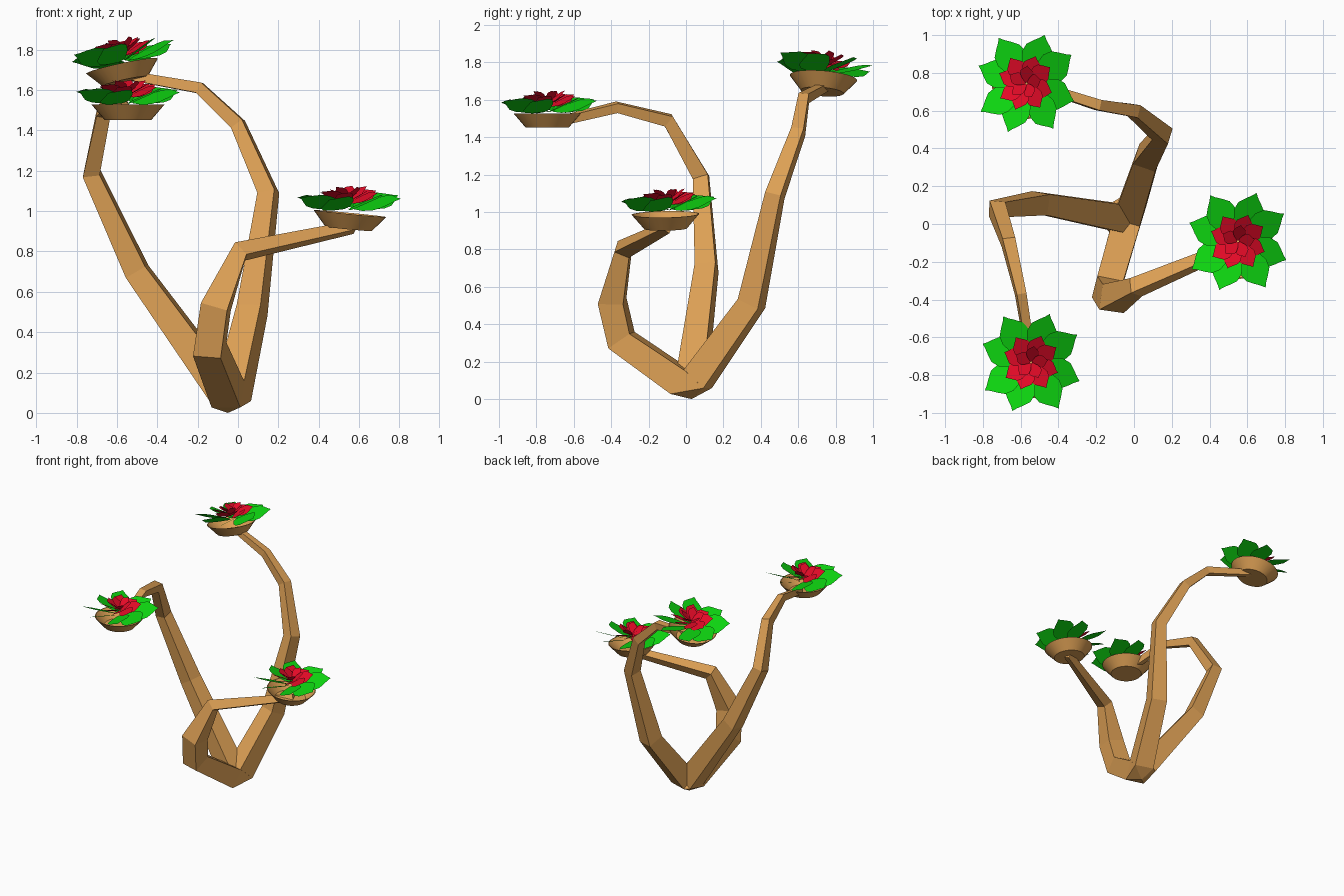
import bpy, bmesh, math
from mathutils import Vector, Matrix

if "Cube" in bpy.data.objects:
    bpy.data.objects.remove(bpy.data.objects["Cube"])


def material(name, rgb):
    m = bpy.data.materials.new(name)
    m.diffuse_color = (*rgb, 1)
    m.use_nodes = True
    m.node_tree.nodes["Principled BSDF"].inputs["Base Color"].default_value = m.diffuse_color
    return m


WOOD = material("warm wood", (0.72, 0.35, 0.09))
GREEN = material("leaf green", (0.004, 0.65, 0.005))
RED = material("petal red", (0.76, 0.003, 0.02))


def finish(bm, name, mat, matrix=Matrix.Identity(4), normals=True):
    if normals:
        bmesh.ops.recalc_face_normals(bm, faces=bm.faces)
    me = bpy.data.meshes.new(name)
    bm.to_mesh(me)
    bm.free()
    me.materials.append(mat)
    ob = bpy.data.objects.new(name, me)
    ob.matrix_world = matrix
    bpy.context.collection.objects.link(ob)
    return ob


def branch(name, root, nodes):
    """Square tapered tube along nodes (x, y, z, half width); returns its first ring."""
    pts = [Vector(n[:3]) for n in nodes]
    d0 = (pts[0] - root).normalized()
    pts.insert(0, root + d0 * 0.06)
    radii = [0.074] + [n[3] for n in nodes]
    dirs = [(b - a).normalized() for a, b in zip(pts, pts[1:])]
    u = d0.cross(Vector((0, 0, 1))).normalized()
    v = d0.cross(u)
    prev = d0
    bm = bmesh.new()
    rings = []
    for i, (p, r) in enumerate(zip(pts, radii)):
        a, b = dirs[max(i - 1, 0)], dirs[min(i, len(dirs) - 1)]
        d = (a + b).normalized()
        q = prev.rotation_difference(d)
        u, v, prev = q @ u, q @ v, d
        rings.append([bm.verts.new(p + (u * s + v * t) * r)
                      for s, t in ((1, 1), (-1, 1), (-1, -1), (1, -1))])
    for A, B in zip(rings, rings[1:]):
        for k in range(4):
            bm.faces.new((A[k], A[(k + 1) % 4], B[(k + 1) % 4], B[k]))
    bm.faces.new(rings[-1])
    start = [w.co.copy() for w in rings[0]]
    finish(bm, name, WOOD)
    return start


# Three branches growing from one knot
ROOT = Vector((-0.035, 0.025, 0.055))
BRANCHES = {
    "right_branch": [(-0.14, -0.345, 0.315, 0.07), (-0.11, -0.395, 0.525, 0.068),
                     (0.01, -0.335, 0.80, 0.042), (0.57, -0.10, 0.92, 0.025)],
    "back_branch": [(0.07, 0.35, 0.51, 0.062), (0.15, 0.475, 1.09, 0.044),
                    (0.0, 0.60, 1.43, 0.034), (-0.19, 0.63, 1.61, 0.028),
                    (-0.53, 0.74, 1.67, 0.022)],
    "left_branch": [(-0.50, 0.11, 0.70, 0.056), (-0.725, 0.08, 1.185, 0.042),
                    (-0.665, -0.095, 1.49, 0.034), (-0.60, -0.37, 1.56, 0.026),
                    (-0.55, -0.68, 1.485, 0.022)],
}
hull_points = [Vector((-0.05, 0.03, 0.0))]
for name, nodes in BRANCHES.items():
    hull_points += branch(name, ROOT, nodes)

# Knot: hull around the three branch starts
bm = bmesh.new()
for p in hull_points:
    p.z = max(p.z, 0.0)
    bm.verts.new(p)
res = bmesh.ops.convex_hull(bm, input=bm.verts)
bmesh.ops.delete(bm, geom=[g for g in res["geom_interior"] if isinstance(g, bmesh.types.BMVert)],
                 context='VERTS')
finish(bm, "base_knot", WOOD)


def dish(name, matrix):
    """Shallow bowl, origin at the rim centre."""
    profile = [(0.115, -0.077), (0.181, 0.0), (0.175, 0.0), (0.112, -0.07)]
    n = 32
    bm = bmesh.new()
    rings = [[bm.verts.new((r * math.cos(math.tau * k / n), r * math.sin(math.tau * k / n), z))
              for k in range(n)] for r, z in profile]
    for A, B in zip(rings, rings[1:]):
        for k in range(n):
            bm.faces.new((A[k], A[(k + 1) % n], B[(k + 1) % n], B[k]))
    bm.faces.new(rings[0])
    bm.faces.new(rings[-1])
    ob = finish(bm, name, WOOD, matrix)
    bpy.context.view_layer.objects.active = ob
    ob.select_set(True)
    bpy.ops.object.shade_smooth_by_angle(angle=math.radians(30))
    ob.select_set(False)


LEAF = [(0.0, 0.1), (0.25, 0.37), (0.5, 0.5), (0.68, 0.45), (0.81, 0.27), (0.91, 0.11)]


def leaf_ring(bm, count, turn, r0, r1, width, z0, z1, twist):
    """Ring of flat pointed leaves rising from r0, z0 to r1, z1, twisted like a pinwheel."""
    for k in range(count):
        rot = Matrix.Rotation(math.radians(turn) + math.tau * k / count, 3, 'Z')
        outline = [(t, -w) for t, w in LEAF] + [(1, 0)] + [(t, w) for t, w in reversed(LEAF)]
        bm.faces.new([bm.verts.new(rot @ Vector((r0 + (r1 - r0) * t, w * width,
                                                 z0 + (z1 - z0) * t + w * width * twist)))
                      for t, w in outline])


def flower(name, matrix):
    bm = bmesh.new()
    leaf_ring(bm, 4, 69, 0.03, 0.275, 0.16, 0.012, 0.06, 0.42)
    leaf_ring(bm, 4, 31, 0.03, 0.285, 0.16, 0.015, 0.068, 0.42)
    finish(bm, name + "_leaves", GREEN, matrix, False)
    bm = bmesh.new()
    leaf_ring(bm, 4, 69, 0.01, 0.152, 0.10, 0.04, 0.085, 0.45)
    leaf_ring(bm, 4, 31, 0.01, 0.157, 0.10, 0.045, 0.095, 0.45)
    leaf_ring(bm, 5, 80, 0.005, 0.09, 0.07, 0.055, 0.118, 0.45)
    finish(bm, name + "_petals", RED, matrix, False)


def place(loc, tilt_x, tilt_y):
    return (Matrix.Translation(loc) @ Matrix.Rotation(math.radians(tilt_x), 4, 'X')
            @ Matrix.Rotation(math.radians(tilt_y), 4, 'Y'))


# Dishes and flowers: dish centre and tilt, flower centre and tilt
HEADS = {
    "left": ((-0.545, -0.742, 1.528), (0, 0), (-0.545, -0.732, 1.53), (1, 0)),
    "right": ((0.555, -0.11, 0.988), (1, 5.5), (0.55, -0.09, 1.005), (2, 0)),
    "back": ((-0.575, 0.735, 1.718), (-5, -12), (-0.56, 0.738, 1.735), (-6, -10)),
}
for side, (dish_loc, dish_tilt, flower_loc, flower_tilt) in HEADS.items():
    dish(side + "_dish", place(dish_loc, *dish_tilt))
    flower(side + "_flower", place(flower_loc, *flower_tilt))
